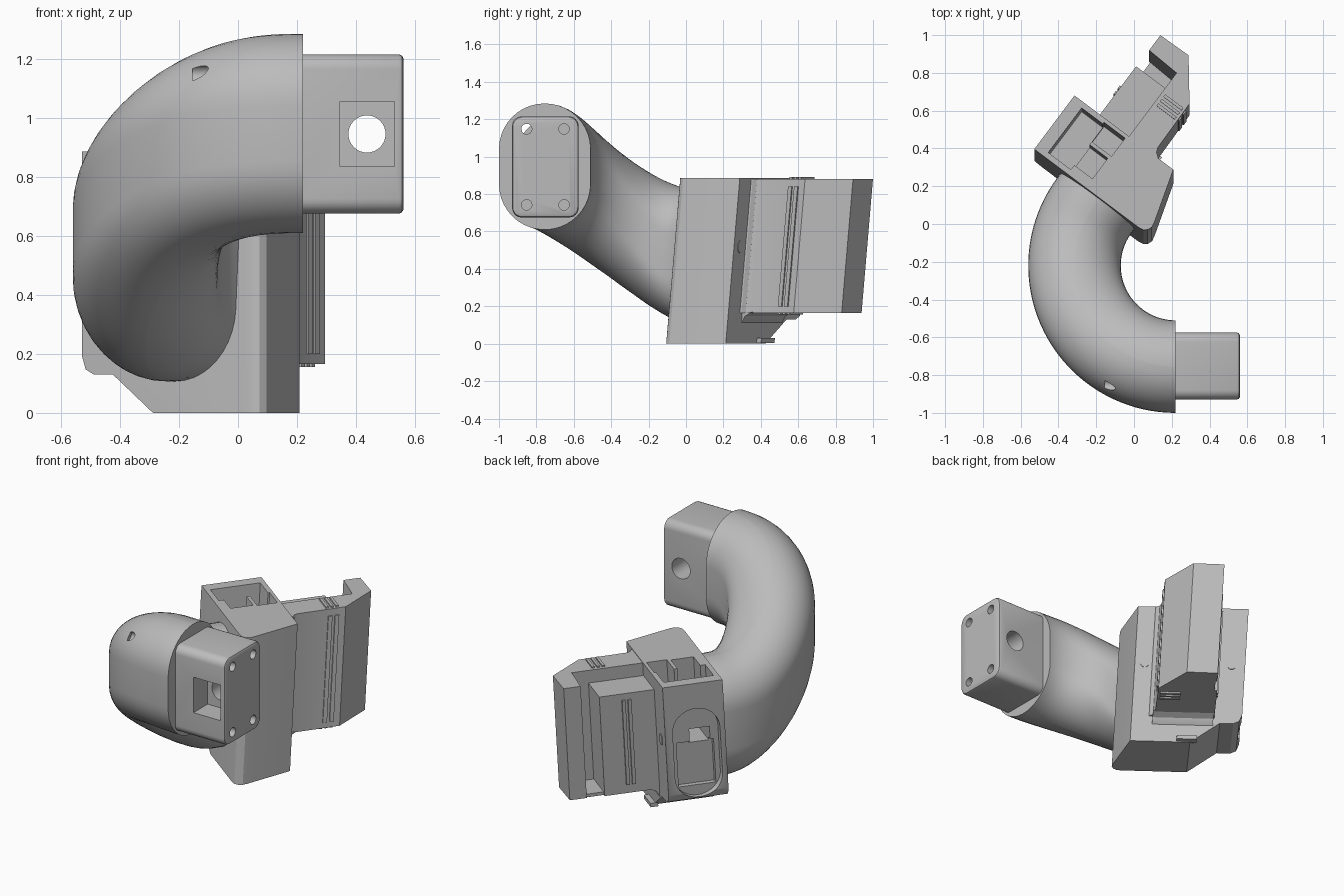
import bpy, bmesh, math
from mathutils import Vector

if "Cube" in bpy.data.objects:
    bpy.data.objects.remove(bpy.data.objects["Cube"])

grey = bpy.data.materials.new("plain grey")
grey.use_nodes = True
grey.diffuse_color = (0.5, 0.5, 0.5, 1)
grey.node_tree.nodes["Principled BSDF"].inputs["Base Color"].default_value = (0.5, 0.5, 0.5, 1)

TOP = 0.885
LEAN = 0.085


def rounded(cx, cy, w, h, r, n=6):
    """Outline of a rounded rectangle."""
    pts = []
    for k, (sx, sy) in enumerate([(1, 1), (-1, 1), (-1, -1), (1, -1)]):
        for i in range(n + 1):
            a = math.pi / 2 * (k + i / n)
            pts.append((cx + sx * (w / 2 - r) + r * math.cos(a),
                        cy + sy * (h / 2 - r) + r * math.sin(a)))
    return pts


def loft(name, rings):
    """Closed skin through a list of rings."""
    bm = bmesh.new()
    rows = [[bm.verts.new(p) for p in ring] for ring in rings]
    n = len(rows[0])
    for a, b in zip(rows, rows[1:]):
        for i in range(n):
            j = (i + 1) % n
            bm.faces.new((a[i], a[j], b[j], b[i]))
    bm.faces.new(rows[0])
    bm.faces.new(rows[-1])
    bmesh.ops.remove_doubles(bm, verts=bm.verts, dist=1e-5)
    bmesh.ops.recalc_face_normals(bm, faces=bm.faces)
    mesh = bpy.data.meshes.new(name)
    bm.to_mesh(mesh)
    bm.free()
    mesh.materials.append(grey)
    ob = bpy.data.objects.new(name, mesh)
    bpy.context.scene.collection.objects.link(ob)
    return ob


def prism(name, pts, lo, hi, axis="z"):
    """Outline extruded along one axis."""
    place = {"x": lambda p, t: (t, p[0], p[1]),
             "y": lambda p, t: (p[0], t, p[1]),
             "z": lambda p, t: (p[0], p[1], t)}[axis]
    return loft(name, [[place(p, t) for p in pts] for t in (lo, hi)])


def box(name, x0, x1, y0, y1, z0, z1):
    return prism(name, [(x0, y0), (x1, y0), (x1, y1), (x0, y1)], z0, z1)


def apply(ob):
    dg = bpy.context.evaluated_depsgraph_get()
    ob.data = bpy.data.meshes.new_from_object(ob.evaluated_get(dg))
    ob.modifiers.clear()


def cut(ob, cutters):
    for c in cutters:
        m = ob.modifiers.new("cut", "BOOLEAN")
        m.operation, m.solver, m.object = "DIFFERENCE", "EXACT", c
        apply(ob)
        bpy.data.objects.remove(c)
    return ob


def smooth(ob, angle=35):
    bpy.ops.object.select_all(action="DESELECT")
    ob.select_set(True)
    bpy.context.view_layer.objects.active = ob
    bpy.ops.object.shade_smooth_by_angle(angle=math.radians(angle))


def settle(ob):
    """Turn a mount part into its slanted, leaning position."""
    for v in ob.data.vertices:
        a, b, z = v.co
        v.co = (0.8 * a + 0.6 * b, 0.8 * b - 0.6 * a + LEAN * (z - TOP), z)
    smooth(ob, 25)


def screw_bores():
    """Four long bores running from the plug into the tube."""
    return [prism("bore_cutter", rounded(y, z, 0.056, 0.056, 0.028), -0.155, 0.6, "x")
            for y in (-0.852, -0.652) for z in (0.742, 1.148)]


# Curved, descending tube with an oval section
rings = []
STEPS = 40
for i in range(STEPS + 1):
    s = i / STEPS
    a = math.radians(270 - 127 * s)
    t = min(1, s / 0.94) ** 1.3
    t = t * t * (3 - 2 * t)
    out = Vector((math.cos(a), math.sin(a), 0))
    mid = Vector((0.22, -0.22, 0.947 - 0.48 * t)) + out * 0.535
    section = rounded(0, 0, 0.49, 0.675 + 0.045 * t, 0.244, 10)
    rings.append([mid + out * p + Vector((0, 0, q)) for p, q in section])
rings.append([p + Vector((0.024, 0.032, 0)) for p in rings[-1]])
smooth(cut(loft("curved_tube", rings), screw_bores()))

# Plug with a side window, cross hole and four screw bores
plug = loft("plug", [[(x, y, z) for y, z in rounded(-0.752, 0.945, 0.355 - d, 0.54 - d, 0.05)]
                     for x, d in ((0.2, 0), (0.545, 0), (0.555, 0.008), (0.56, 0.025))])
holes = [box("window_cutter", 0.345, 0.53, -1, -0.79, 0.835, 1.055),
         prism("cross_cutter", rounded(0.437, 0.945, 0.126, 0.126, 0.063, 8), -1, -0.5, "y")]
smooth(cut(plug, holes + screw_bores()))

# Mount block: stepped underside, top pocket, oval side recess
block = prism("mount_block", [(-0.66, 0), (0.03, 0), (0.058, 0.005), (0.077, 0.02), (0.086, 0.045),
                              (0.08, 0.075), (-0.006, 0.355), (-0.66, 0.355)], 0, TOP)
under = prism("underside_cutter", [(-0.7, -0.1), (-0.7, 0.19), (-0.66, 0.19), (-0.645, 0.147), (-0.61, 0.13),
                                   (-0.53, 0.13), (-0.36, 0), (-0.36, -0.1)], -0.1, 0.5, "y")
oval = prism("oval_cutter", rounded(0.17, 0.44, 0.28, 0.57, 0.139, 10), -0.7, -0.62, "x")
cut(block, [under, oval,
            box("lower_recess_cutter", -0.65, -0.59, 0.06, 0.28, 0.22, 0.5),
            box("cavity_cutter", -0.65, -0.42, 0.08, 0.2, 0.48, 0.58),
            box("pocket_cutter", -0.59, -0.44, 0.03, 0.325, 0.65, 1),
            box("rear_pocket_cutter", -0.45, -0.31, 0.215, 0.335, 0.62, 1),
            box("front_pocket_cutter", -0.45, -0.32, 0.06, 0.195, 0.7, 1)])
settle(block)
settle(box("bottom_tab", -0.4, -0.28, 0.34, 0.385, 0.005, 0.03))

# Arm with hooked end and the lower pad in front of its slot
ARM = 0.165
settle(prism("hooked_arm", [(-0.3, 0.34), (-0.1, 0.34), (-0.113, 0.362), (-0.132, 0.375), (-0.142, 0.4),
                            (-0.147, 0.686), (-0.305, 0.888), (-0.488, 0.884), (-0.488, 0.784),
                            (-0.3, 0.775)], ARM, 0.881))
settle(box("arm_pad", -0.496, -0.29, 0.345, 0.68, ARM, 0.8))
settle(box("slot_floor", -0.48, -0.29, 0.67, 0.79, ARM, 0.185))
settle(prism("arm_gusset", [(0.34, 0.1), (0.358, 0.115), (0.375, 0.147), (0.42, 0.17), (0.34, 0.17)],
             -0.49, -0.13, "x"))

# Grip ribs on both arm sides and across the top
for i, v in enumerate((0.595, 0.635)):
    settle(box(f"outer_rib_{i}", -0.16, -0.138, v - 0.012, v + 0.012, 0.2, 0.84))
for i, v in enumerate((0.505, 0.54)):
    settle(box(f"inner_rib_{i}", -0.506, -0.48, v - 0.01, v + 0.01, 0.22, 0.76))
for i, v in enumerate((0.58, 0.61, 0.64)):
    settle(box(f"top_rib_{i}", -0.28, -0.16, v - 0.008, v + 0.008, 0.87, 0.89))
    settle(box(f"bottom_rib_{i}", -0.28, -0.16, v - 0.008, v + 0.008, 0.155, 0.18))

# Round screw caps on the back of the block
for i, u in enumerate((-0.065, -0.58)):
    settle(prism(f"screw_cap_{i}", rounded(u, 0.52, 0.05, 0.07, 0.025), 0.34, 0.359, "y"))
